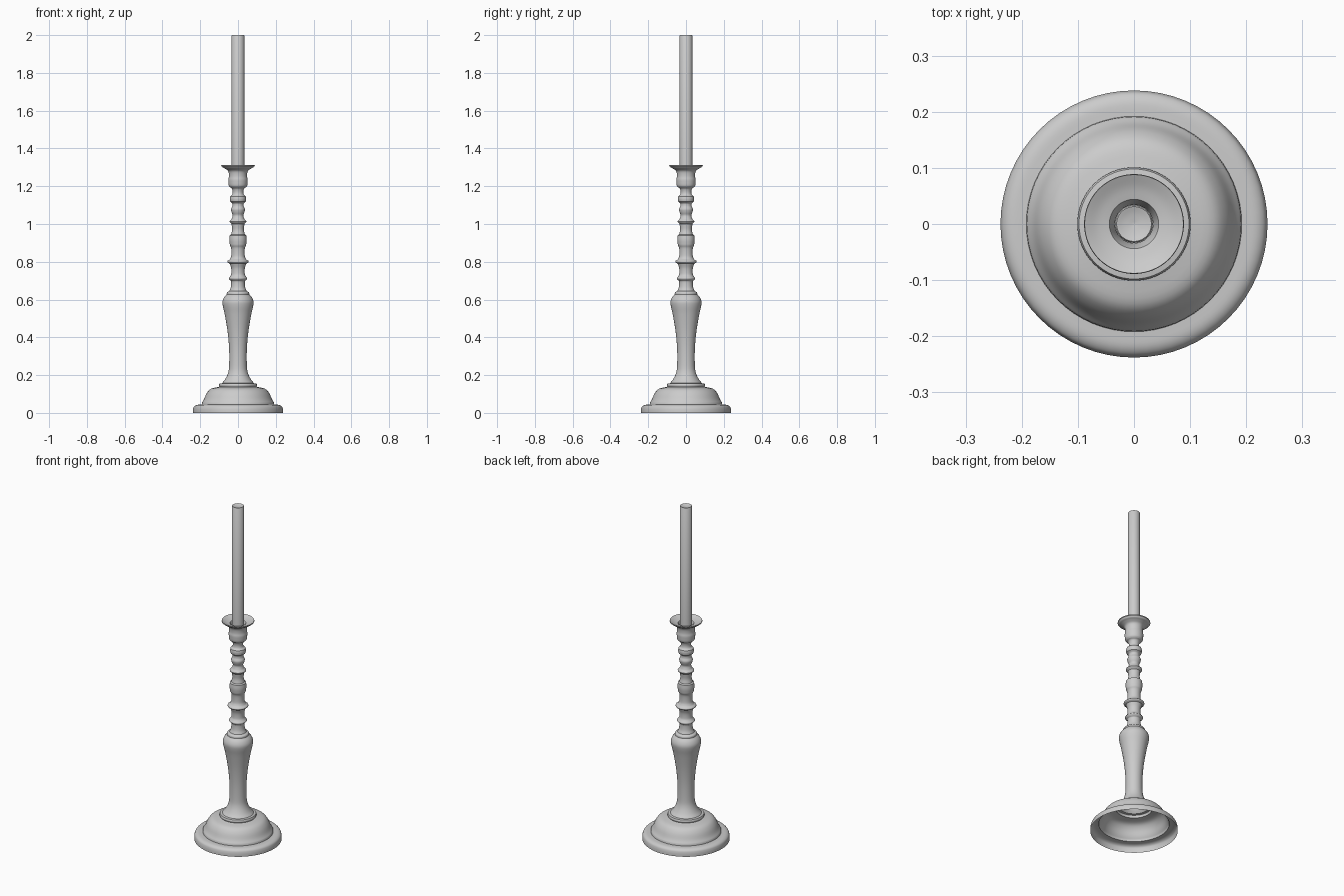
import bpy, math
from mathutils import Vector

SIDES = 64


def smooth_run(pts, n=4):
    """Catmull-Rom curve through the (radius, z) points of one run."""
    p = [Vector(q) for q in pts]
    if len(p) < 3:
        return p
    p = [2 * p[0] - p[1]] + p + [2 * p[-1] - p[-2]]
    out = []
    for i in range(1, len(p) - 2):
        a, b, c, d = p[i - 1:i + 3]
        for k in range(n):
            t = k / n
            out.append(0.5 * (2 * b + (c - a) * t + (2 * a - 5 * b + 4 * c - d) * t * t
                              + (3 * b - a - 3 * c + d) * t ** 3))
    return out + [p[-2]]


def lathe(name, runs):
    """Turn the joined runs about z; a final radius of 0 becomes a pole."""
    prof = []
    for run in runs:
        for q in smooth_run(run):
            if not prof or (q - prof[-1]).length > 1e-5:
                prof.append(q)
    verts, faces, rings = [], [], []
    for r, z in prof:
        start = len(verts)
        if r < 1e-5:
            verts.append((0, 0, z))
            rings.append([start] * SIDES)
            continue
        for i in range(SIDES):
            a = 2 * math.pi * i / SIDES
            verts.append((r * math.cos(a), r * math.sin(a), z))
        rings.append(list(range(start, start + SIDES)))
    for lo, hi in zip(rings, rings[1:]):
        for i in range(SIDES):
            j = (i + 1) % SIDES
            faces.append(list(dict.fromkeys((lo[i], lo[j], hi[j], hi[i]))))
    mesh = bpy.data.meshes.new(name)
    mesh.from_pydata(verts, [], faces)
    ob = bpy.data.objects.new(name, mesh)
    bpy.context.collection.objects.link(ob)
    bpy.ops.object.select_all(action='DESELECT')
    ob.select_set(True)
    bpy.context.view_layer.objects.active = ob
    bpy.ops.object.shade_smooth_by_angle(angle=math.radians(35))
    return ob


# Hollow stepped foot, open underneath
lathe("base", [
    [(.238, 0), (.238, .018)],
    [(.238, .018), (.233, .033), (.218, .042), (.192, .044)],
    [(.192, .044), (.191, .054)],
    [(.191, .054), (.180, .072), (.165, .105), (.142, .128), (.098, .138)],
    [(.098, .138), (.101, .146), (.098, .155)],
    [(.098, .155), (.085, .157)],
])

# Vase-shaped lower stem
lathe("lower_stem", [
    [(.085, .157), (.068, .178), (.053, .21), (.047, .25), (.047, .34),
     (.055, .43), (.070, .52), (.080, .565), (.082, .59), (.074, .611), (.060, .627)],
    [(.060, .627), (.058, .638), (.046, .645)],
])

# Turned upper stem with rings and beads
lathe("upper_stem", [
    [(.046, .645), (.038, .665), (.036, .695), (.042, .702)],
    [(.042, .702), (.049, .712), (.042, .722)],
    [(.042, .722), (.036, .735), (.036, .765), (.044, .79)],
    [(.044, .79), (.055, .797), (.055, .805), (.044, .812)],
    [(.044, .812), (.036, .83), (.036, .87), (.043, .888)],
    [(.043, .888), (.046, .915), (.044, .940)],
    [(.044, .940), (.036, .945)],
    [(.036, .945), (.031, .97), (.034, 1.0)],
    [(.034, 1.0), (.045, 1.013), (.034, 1.026)],
    [(.034, 1.026), (.028, 1.045), (.034, 1.062)],
    [(.034, 1.062), (.037, 1.078), (.030, 1.094)],
    [(.030, 1.094), (.030, 1.108), (.041, 1.118)],
    [(.041, 1.118), (.043, 1.132), (.041, 1.146)],
    [(.041, 1.146), (.031, 1.155), (.028, 1.17), (.032, 1.187), (.042, 1.194)],
])

# Candle cup with wide drip lip and socket
lathe("candle_cup", [
    [(.042, 1.194), (.049, 1.205), (.051, 1.235)],
    [(.051, 1.235), (.048, 1.255), (.052, 1.28), (.070, 1.294)],
    [(.070, 1.294), (.080, 1.299), (.084, 1.304)],
    [(.084, 1.304), (.089, 1.307)],
    [(.089, 1.307), (.088, 1.312)],
    [(.088, 1.312), (.066, 1.302), (.044, 1.296)],
    [(.044, 1.296), (.034, 1.27)],
    [(.034, 1.27), (.034, 1.21)],
    [(.034, 1.21), (0, 1.21)],
])

# Tall candle with a slightly dished top
lathe("candle", [
    [(.0335, 1.21), (.0335, 1.996)],
    [(.0335, 1.996), (.031, 2.0)],
    [(.031, 2.0), (.018, 1.996), (0, 1.993)],
])
